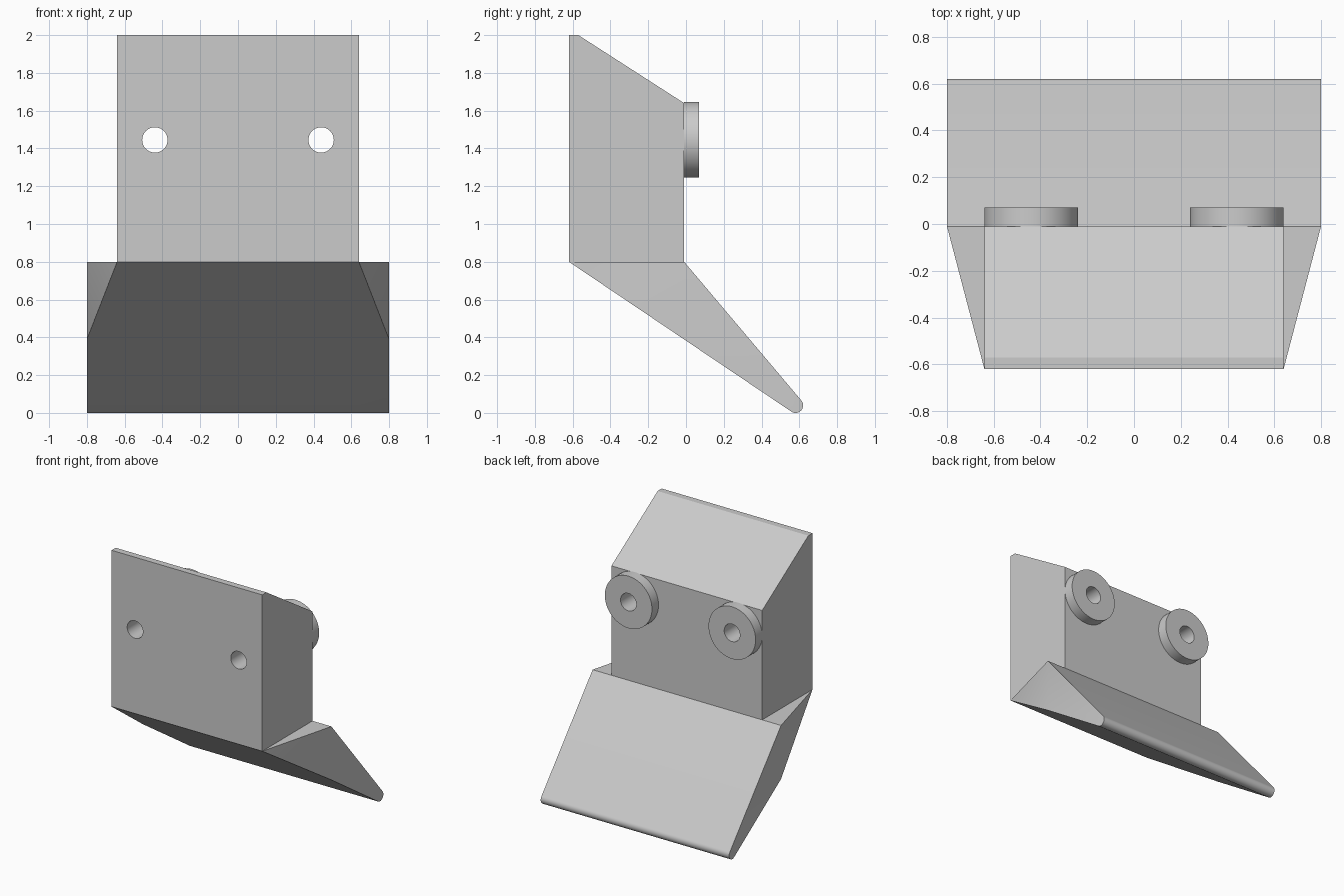
import bpy, bmesh, math
from mathutils import Vector

cube = bpy.data.objects.get("Cube")
if cube:
    bpy.data.objects.remove(cube, do_unlink=True)

grey = bpy.data.materials.new("light grey")
grey.use_nodes = True
colour = (0.6, 0.6, 0.6, 1)
grey.diffuse_color = colour
grey.node_tree.nodes["Principled BSDF"].inputs["Base Color"].default_value = colour

FRONT, BACK = -0.62, -0.01
HOLE_X, HOLE_Z, HOLE_R = 0.44, 1.445, 0.067


def add_object(name, bm):
    bmesh.ops.recalc_face_normals(bm, faces=bm.faces)
    mesh = bpy.data.meshes.new(name)
    bm.to_mesh(mesh)
    bm.free()
    mesh.materials.append(grey)
    obj = bpy.data.objects.new(name, mesh)
    bpy.context.collection.objects.link(obj)
    return obj


def prism(profile, half_width):
    """Extrude a (y, z) side profile across x."""
    bm = bmesh.new()
    face = bm.faces.new([bm.verts.new((-half_width, y, z)) for y, z in profile])
    ext = bmesh.ops.extrude_face_region(bm, geom=[face])["geom"]
    bmesh.ops.translate(bm, vec=(2 * half_width, 0, 0),
                        verts=[v for v in ext if isinstance(v, bmesh.types.BMVert)])
    return bm


def cylinder(name, x, y0, y1, radius):
    bpy.ops.mesh.primitive_cylinder_add(
        vertices=64, radius=radius, depth=y1 - y0,
        location=(x, (y0 + y1) / 2, HOLE_Z), rotation=(math.pi / 2, 0, 0))
    obj = bpy.context.object
    obj.name = name
    obj.data.materials.append(grey)
    return obj


def activate(obj):
    bpy.ops.object.select_all(action='DESELECT')
    obj.select_set(True)
    bpy.context.view_layer.objects.active = obj


def drill(obj, x):
    cutter = cylinder("hole_cutter", x, -1, 1, HOLE_R)
    cutter.hide_render = True
    activate(obj)
    mod = obj.modifiers.new("hole", 'BOOLEAN')
    mod.operation, mod.solver, mod.object = 'DIFFERENCE', 'EXACT', cutter
    bpy.ops.object.modifier_apply(modifier=mod.name)
    bpy.data.objects.remove(cutter, do_unlink=True)


# Upright block with sloping top
block = add_object("mounting_block", prism(
    [(FRONT, 0.8), (BACK, 0.8), (BACK, 1.64), (-0.57, 2), (FRONT, 2)], 0.64))

# Slanted blade with a rounded tip
tip_r, tip_y, tip_z = 0.04, 0.58, 0.04
start, end, steps = math.radians(40), math.radians(-123.7), 14
arc = []
for i in range(steps + 1):
    a = start + (end - start) * i / steps
    arc.append((tip_y + tip_r * math.cos(a), tip_z + tip_r * math.sin(a)))
bm = prism([(FRONT, 0.8), (BACK, 0.8)] + arc, 0.8)

# Taper the blade sides towards the front
for side in (-1, 1):
    normal = Vector((side * (BACK - FRONT), -0.16, 0)).normalized()
    cut = bmesh.ops.bisect_plane(
        bm, geom=bm.verts[:] + bm.edges[:] + bm.faces[:], dist=1e-5,
        plane_co=(side * 0.64, FRONT, 0.8), plane_no=normal, clear_outer=True)
    bmesh.ops.holes_fill(bm, edges=[e for e in bm.edges if e.is_boundary], sides=0)
blade = add_object("deflector_blade", bm)

# Washers on the back, with holes through washer and block
parts = [block, blade]
for side, x in (("right", -HOLE_X), ("left", HOLE_X)):
    washer = cylinder(side + "_washer", x, BACK, 0.07, 0.2)
    drill(washer, x)
    drill(block, x)
    parts.append(washer)

for part in parts:
    activate(part)
    bpy.ops.object.shade_smooth_by_angle(angle=math.radians(30))
